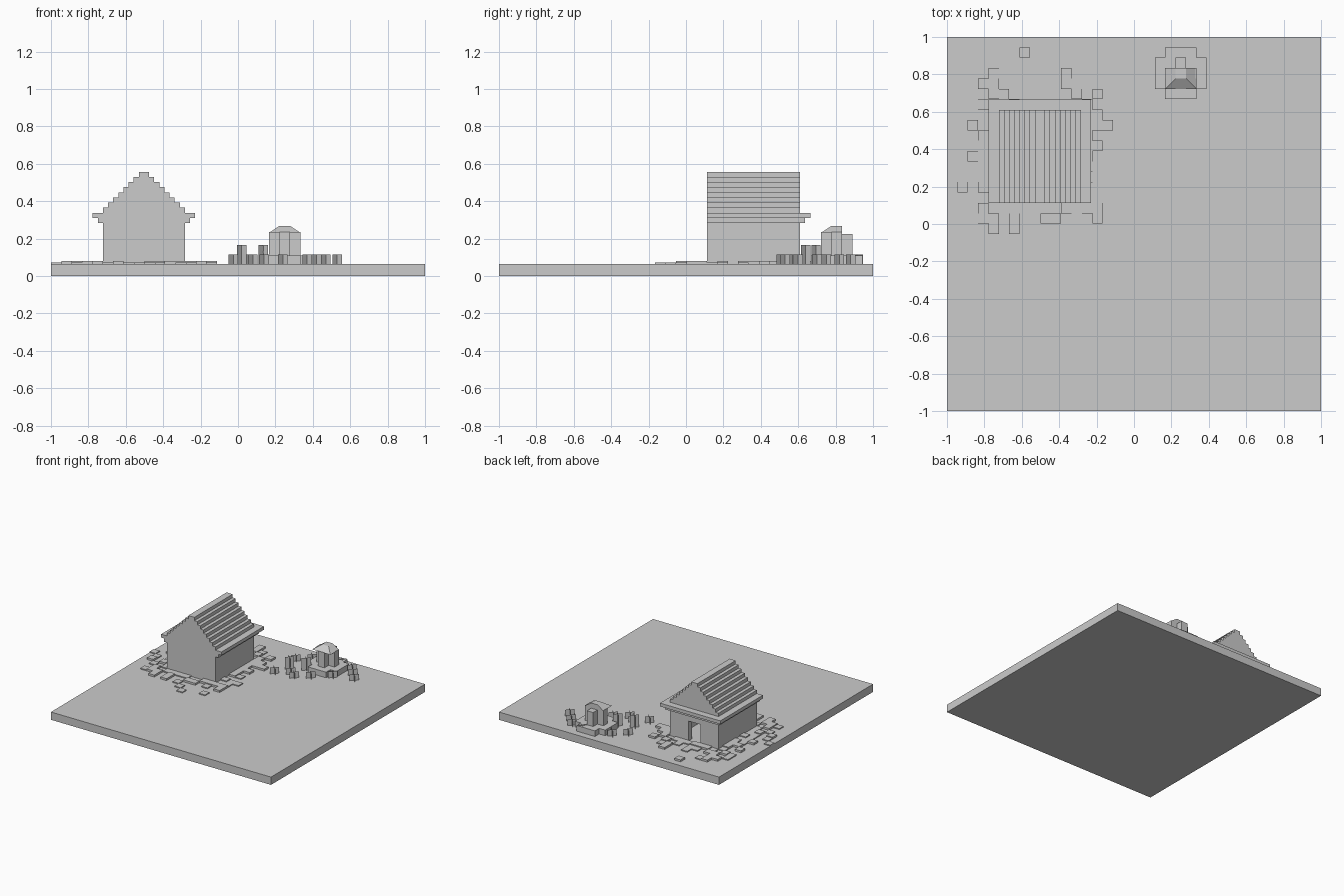
import bpy
import bmesh
import random

cube = bpy.data.objects.get("Cube")
if cube:
    bpy.data.objects.remove(cube, do_unlink=True)

grey = bpy.data.materials.new("plain grey")
grey.use_nodes = True
grey.diffuse_color = (0.6, 0.6, 0.6, 1)
grey.node_tree.nodes["Principled BSDF"].inputs["Base Color"].default_value = (0.6, 0.6, 0.6, 1)

GROUND = 0.064
STEP = 0.0274      # roof step and half a stone
CELL = 0.0555      # one stone


def finish(name, bm):
    mesh = bpy.data.meshes.new(name)
    bm.to_mesh(mesh)
    bm.free()
    mesh.materials.append(grey)
    obj = bpy.data.objects.new(name, mesh)
    bpy.context.collection.objects.link(obj)
    return obj


def add_box(bm, x0, x1, y0, y1, z0, z1):
    verts = bmesh.ops.create_cube(bm, size=1)["verts"]
    for v in verts:
        v.co.x = x1 if v.co.x > 0 else x0
        v.co.y = y1 if v.co.y > 0 else y0
        v.co.z = z1 if v.co.z > 0 else z0
    return verts


def boxes(name, *sizes):
    bm = bmesh.new()
    for size in sizes:
        add_box(bm, *size)
    return finish(name, bm)


# Ground slab
boxes("ground_slab", (-1, 1, -1, 1, 0, GROUND))

# House walls, open inside, with a doorway at the back
MID, HALF = -0.503, 8 * STEP
FRONT, BACK = 0.112, 0.61
LEFT, RIGHT = MID - HALF, MID + HALF
EAVE = GROUND + 8 * STEP
WALL, DOOR = 0.05, 2 * STEP
LINTEL = GROUND + 6 * STEP
boxes("house_walls",
      (LEFT, RIGHT, FRONT, FRONT + WALL, GROUND, EAVE),
      (LEFT, LEFT + WALL, FRONT + WALL, BACK - WALL, GROUND, EAVE),
      (RIGHT - WALL, RIGHT, FRONT + WALL, BACK - WALL, GROUND, EAVE),
      (LEFT, MID - DOOR, BACK - WALL, BACK, GROUND, EAVE),
      (MID + DOOR, RIGHT, BACK - WALL, BACK, GROUND, EAVE),
      (MID - DOOR, MID + DOOR, BACK - WALL, BACK, LINTEL, EAVE))

# Eaves: two courses that spread to the sides and the back
boxes("eaves", *[(MID - HALF - n * STEP, MID + HALF + n * STEP, FRONT, BACK + n * STEP,
                  EAVE + (n - 1) * STEP, EAVE + n * STEP) for n in (1, 2)])

# Stepped gable roof
ROOF = EAVE + 2 * STEP
boxes("stepped_roof", *[(MID - (8 - n) * STEP, MID + (8 - n) * STEP, FRONT, BACK,
                         ROOF + n * STEP, ROOF + (n + 1) * STEP) for n in range(8)])

# Paving: loose stones that thin out away from the house, and a few outlying ones
random.seed(4)
OUTLYING = {(7, 0), (4, 2), (5, 2), (4, 3), (11, 2), (12, 3), (2, 5), (2, 7), (0, 11),
            (1, 12), (1, 13), (15, 7), (15, 13), (8, 17), (9, 18), (10, 19), (13, 18)}
CHANCE = {1: 0.8, 2: 0.6, 3: 0.35}
bm = bmesh.new()
for col in range(1, 15):
    for row in range(2, 19):
        away = max(5 - col, col - 12, 6 - row, row - 14)
        if random.random() < CHANCE.get(away, 0):
            OUTLYING.add((col, row))
for col, row in sorted(OUTLYING):
    x, y = -1 + col * CELL, 0.945 - row * CELL
    add_box(bm, x, x + CELL, y - CELL, y, GROUND - 0.002, random.choice((0.072, 0.08)))
finish("paving_stones", bm)

# Shrine base: a rounded step made of two crossing slabs
SX, SY = 0.25, 0.806
boxes("shrine_base",
      (SX - 0.083, SX + 0.083, SY - 0.138, SY + 0.138, GROUND, 0.11),
      (SX - 0.138, SX + 0.138, SY - 0.083, SY + 0.083, GROUND, 0.11))

# Shrine body: cross-shaped pillar with a lower back
ARM, CORE = 0.083, 0.028
boxes("shrine_pillar",
      (SX - CORE, SX + CORE, SY - ARM, SY + CORE, GROUND, 0.235),
      (SX - ARM, SX + ARM, SY - CORE, SY + CORE, GROUND, 0.235),
      (SX - CORE, SX + CORE, SY + CORE, SY + ARM, GROUND, 0.225))

# Shrine cap: tapered on the front and sides
bm = bmesh.new()
for v in add_box(bm, SX - ARM, SX + ARM, SY - ARM, SY + CORE, 0.232, 0.268):
    if v.co.z > 0.25:
        v.co.x = SX + (CORE if v.co.x > SX else -CORE)
        v.co.y = max(v.co.y, SY - CORE)
finish("shrine_cap", bm)

# Plants: pairs of crossed upright sheets
SHORT = [(-0.025, 0.51), (0.08, 0.57), (0.14, 0.53), (0.24, 0.6), (0.37, 0.7),
         (0.42, 0.88), (0.47, 0.82), (0.53, 0.75), (0.3, 0.92), (-0.02, 0.78), (0.07, 0.86)]
TALL = [(0.02, 0.64), (0.135, 0.695)]
bm = bmesh.new()
for spots, top in ((SHORT, 0.115), (TALL, 0.165)):
    for x, y in spots:
        for slant in (1, -1):
            corners = [(-1, GROUND), (1, GROUND), (1, top), (-1, top)]
            bm.faces.new([bm.verts.new((x + s * 0.025, y + s * slant * 0.025, z))
                          for s, z in corners])
finish("plants", bm)
